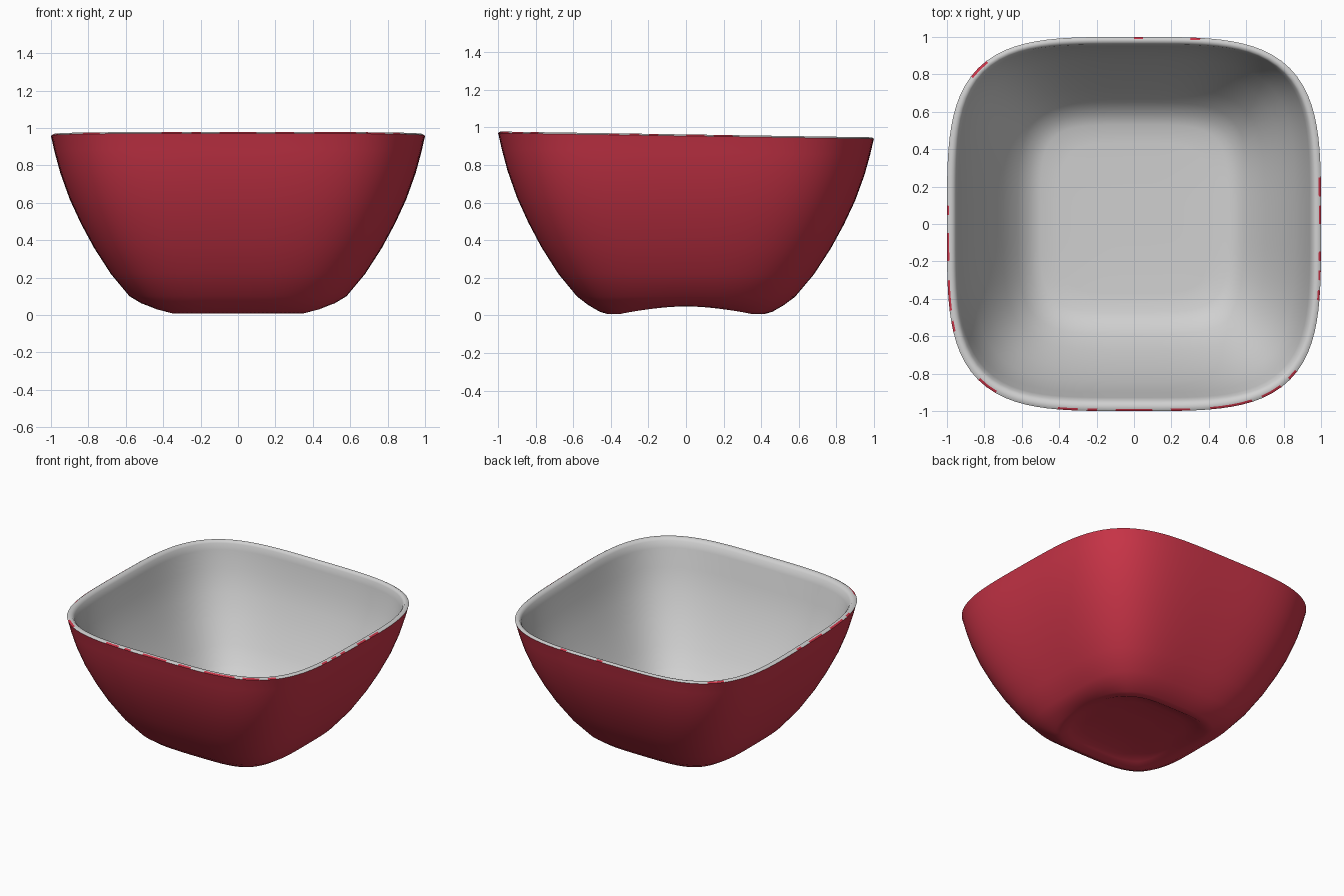
import bpy
import bmesh
import math
import random

random.seed(4)
if "Cube" in bpy.data.objects:
    bpy.data.objects.remove(bpy.data.objects["Cube"], do_unlink=True)

SEGMENTS = 128


def make_material(name, color):
    mat = bpy.data.materials.new(name)
    mat.use_nodes = True
    mat.diffuse_color = color
    bsdf = next(n for n in mat.node_tree.nodes if n.type == 'BSDF_PRINCIPLED')
    bsdf.inputs["Base Color"].default_value = color
    return mat


red = make_material("red glaze", (0.60, 0.035, 0.065, 1))
white = make_material("pale grey glaze", (0.63, 0.63, 0.63, 1))


def add_ring(bm, radius, z, power, shift=0.0, arch=0.0):
    """Rounded-square ring; arch lifts the middle of the left and right edges."""
    verts = []
    for i in range(SEGMENTS):
        a = 2 * math.pi * i / SEGMENTS
        c, s = math.cos(a), math.sin(a)
        r = radius * (abs(c) ** power + abs(s) ** power) ** (-1 / power)
        x, y = r * c, r * s + shift
        lift = arch * max(0, math.cos(2 * a))
        tilt = -0.016 * y * z          # rim dips gently toward the back
        verts.append(bm.verts.new((x, y, z + lift + tilt)))
    return verts


def loft(name, rings, paint):
    """Skin the rings into a surface, closing the last ring with a centre fan."""
    bm = bmesh.new()
    loops = [add_ring(bm, *ring) for ring in rings]
    for k, (low, high) in enumerate(zip(loops, loops[1:])):
        for i in range(SEGMENTS):
            j = (i + 1) % SEGMENTS
            face = bm.faces.new((low[i], low[j], high[j], high[i]))
            face.material_index = paint(k, face)
    return bm, loops


def finish(name, bm, materials, angle):
    bmesh.ops.recalc_face_normals(bm, faces=bm.faces)
    mesh = bpy.data.meshes.new(name)
    bm.to_mesh(mesh)
    bm.free()
    for mat in materials:
        mesh.materials.append(mat)
    obj = bpy.data.objects.new(name, mesh)
    bpy.context.collection.objects.link(obj)
    bpy.ops.object.select_all(action='DESELECT')
    obj.select_set(True)
    bpy.context.view_layer.objects.active = obj
    bpy.ops.object.shade_smooth_by_angle(angle=math.radians(angle))
    return obj


# Ring format: radius, height, corner power, y shift, side arch
underside = [(0.12, 0.06, 3), (0.30, 0.055, 3.2), (0.38, 0.035, 3.5, 0, 0.025),
             (0.42, 0.008, 3.7, 0, 0.04)]
outer_wall = [(0.46, 0.02, 3.8, 0, 0.03), (0.52, 0.055, 3.8, 0, 0.01),
              (0.58, 0.10, 3.8), (0.68, 0.22, 3.8), (0.77, 0.36, 3.8),
              (0.84, 0.49, 3.8), (0.90, 0.62, 3.8), (0.95, 0.76, 3.8),
              (0.98, 0.87, 3.8), (0.997, 0.945, 3.8)]
lip = [(1.0, 0.955, 3.8), (0.988, 0.963, 3.8), (0.967, 0.961, 3.9, 0.004),
       (0.952, 0.945, 4, 0.008)]
inner_wall = [(0.94, 0.90, 4, 0.012), (0.915, 0.77, 4, 0.015),
              (0.86, 0.61, 4, 0.018), (0.79, 0.46, 4, 0.02),
              (0.70, 0.30, 4, 0.025), (0.62, 0.19, 4.2, 0.03),
              (0.56, 0.135, 4.4, 0.03), (0.50, 0.11, 4.6, 0.03),
              (0.40, 0.105, 4.6, 0.03), (0.15, 0.102, 4, 0.03)]
rings = underside + outer_wall + lip + inner_wall
edge_band = len(underside) + len(outer_wall)


def paint_bowl(k, face):
    if k < edge_band:
        return 0
    # Ragged flecks of red run over the outer edge of the lip
    mid = face.calc_center_median()
    flecked = mid.y < -0.8 or (abs(mid.x) > 0.9 and -0.5 < mid.y < 0.2)
    if k == edge_band and random.random() < (0.35 if flecked else 0.1):
        return 0
    return 1


bowl, loops = loft("bowl", rings, paint_bowl)
bowl.faces.new(loops[0]).material_index = 0       # base centre
bowl.faces.new(loops[-1]).material_index = 1      # floor centre
finish("bowl", bowl, [red, white], 60)
